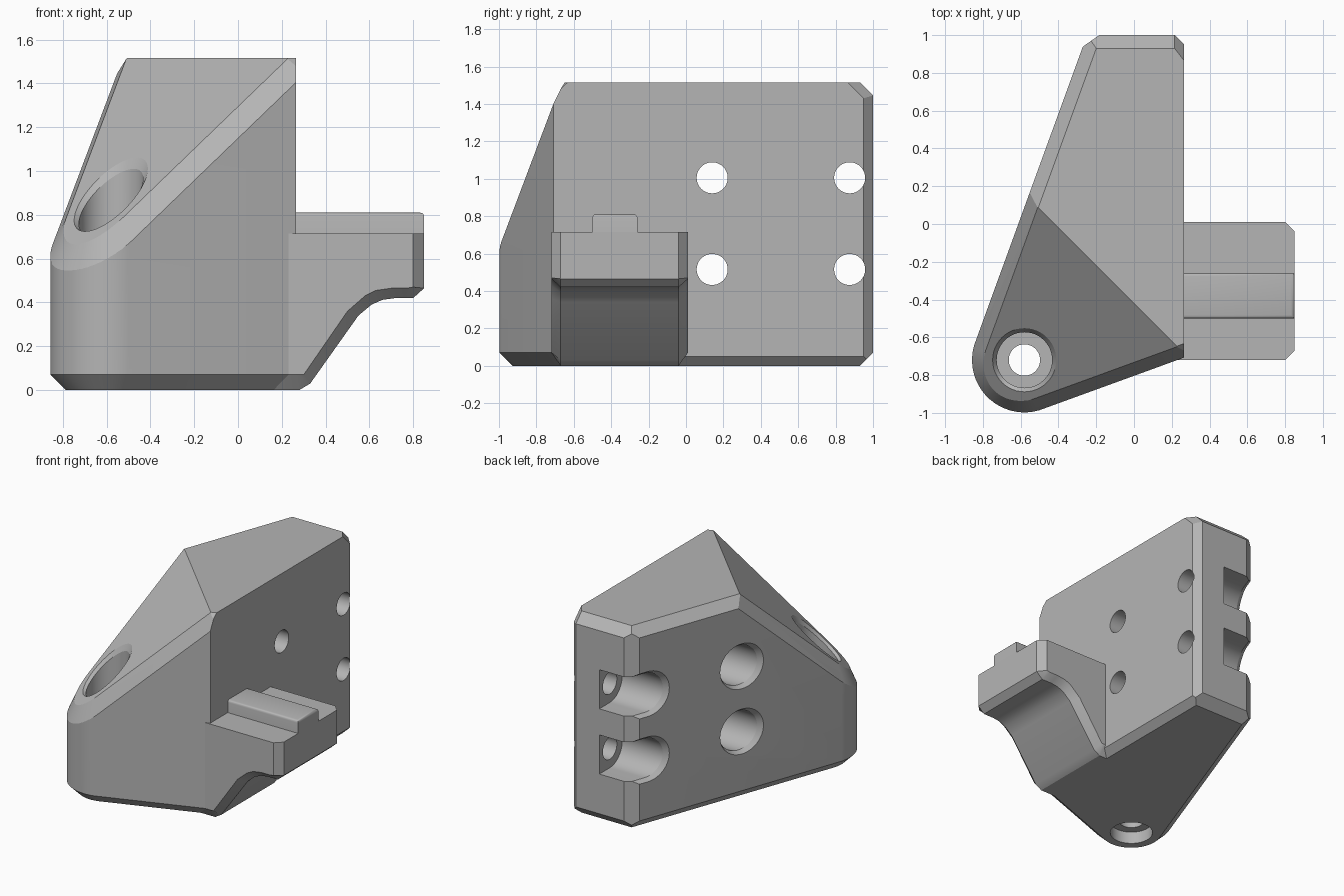
import bpy, bmesh
from math import radians, sin, cos, pi
from mathutils import Vector

cube = bpy.data.objects.get("Cube")
if cube:
    bpy.data.objects.remove(cube)

grey = bpy.data.materials.new("plain grey")
grey.use_nodes = True
COLOR = (0.46, 0.46, 0.46, 1)
grey.diffuse_color = COLOR
grey.node_tree.nodes["Principled BSDF"].inputs["Base Color"].default_value = COLOR


def make(name, bm):
    bmesh.ops.recalc_face_normals(bm, faces=bm.faces)
    mesh = bpy.data.meshes.new(name)
    bm.to_mesh(mesh)
    bm.free()
    mesh.materials.append(grey)
    obj = bpy.data.objects.new(name, mesh)
    bpy.context.collection.objects.link(obj)
    return obj


def activate(obj):
    bpy.ops.object.select_all(action='DESELECT')
    obj.select_set(True)
    bpy.context.view_layer.objects.active = obj


# --- Block: a large box trimmed by walls and chamfer planes ---
block = bmesh.new()
bmesh.ops.create_cube(block, size=6)


def clip(normal, offset):
    bmesh.ops.bisect_plane(block, geom=block.verts[:] + block.edges[:] + block.faces[:],
                           dist=1e-5, plane_co=normal * (offset / normal.length_squared),
                           plane_no=normal, clear_outer=True)
    rim = [e for e in block.edges if e.is_boundary]
    if rim:
        bmesh.ops.contextual_create(block, geom=rim)


def chamfer(a, b, width):
    clip(a[0] + b[0], a[1] + b[1] - width * a[0].cross(b[0]).length)


POST = Vector((-0.58, -0.72, 0))
POST_R = 0.277
SHEAR = 0.707
HEIGHT = 1.515

top = (Vector((0, 0, 1)), HEIGHT)
bottom = (Vector((0, 0, -1)), 0)
right = (Vector((1, 0, 0)), 0.265)
back = (Vector((0, 1, 0)), 1.0)
slope_n = Vector((-SHEAR, -SHEAR, 1)).normalized()
slope = (slope_n, slope_n.dot(Vector((-0.42, 0, HEIGHT))))

# Walls wrap around the rounded post from the front face to the left face
STEPS = 20
walls = []
for i in range(STEPS + 1):
    a = radians(-70 - 130 * i / STEPS)
    n = Vector((cos(a), sin(a), 0))
    walls.append((n, n.dot(POST) + POST_R))

for plane in [top, bottom, right, back, slope] + walls:
    clip(*plane)
for wall in walls + [back]:
    chamfer(wall, top, 0.07)
    chamfer(wall, bottom, 0.07)
for wall in walls:
    chamfer(wall, slope, 0.07)
chamfer(walls[-1], back, 0.065)
chamfer(right, back, 0.05)
chamfer(right, bottom, 0.05)
corner = Vector((1.3, 1, 1))
clip(corner, corner.dot(Vector((0.265, 0.865, HEIGHT))))
body = make("block_body", block)


# --- Cutters: hulls of two rings, optionally stretched toward the back ---
def cut(ring_a, ring_b, stretch=0):
    bm = bmesh.new()
    for p in ring_a + ring_b:
        bm.verts.new(p)
        if stretch:
            bm.verts.new(p + Vector((0, stretch, 0)))
    hull = bmesh.ops.convex_hull(bm, input=bm.verts[:])
    spare = {v for v in hull["geom_interior"] if isinstance(v, bmesh.types.BMVert)}
    bmesh.ops.delete(bm, geom=list(spare), context='VERTS')
    bmesh.ops.dissolve_limit(bm, angle_limit=0.01, verts=bm.verts[:], edges=bm.edges[:])
    tool = make("cutter", bm)
    tool.hide_render = True
    mod = body.modifiers.new("cut", 'BOOLEAN')
    mod.operation = 'DIFFERENCE'
    mod.solver = 'EXACT'
    mod.object = tool
    activate(body)
    bpy.ops.object.modifier_apply(modifier=mod.name)
    bpy.data.objects.remove(tool)


def circle(r):
    return [(r * cos(2 * pi * i / 48), r * sin(2 * pi * i / 48)) for i in range(48)]


def ring_z(r, z, shear=0):
    return [POST + Vector((u, v, z + shear * (u + v))) for u, v in circle(r)]


def ring_x(r, x, y, z, shear=0):
    return [Vector((x + shear * u, y + u, z + v)) for u, v in circle(r)]


# Upright bolt hole with recesses at both ends
BORE, RECESS, LIP = 0.083, 0.147, 0.19
surface = HEIGHT + SHEAR * (POST.x + POST.y + 0.42)
cut(ring_z(BORE, -0.2), ring_z(BORE, 1.2))
cut(ring_z(RECESS, 0.35), ring_z(RECESS, 1.3))
cut(ring_z(RECESS, surface - 0.03, SHEAR), ring_z(LIP, surface + 0.03, SHEAR))
cut(ring_z(RECESS, -0.2), ring_z(RECESS, 0.09))

# Four side bolt holes; the rear pair open through the back
LEAN = 0.364
for y, stretch in ((0.14, 0), (0.875, 0.4)):
    x = -0.84 + (y + 0.626) * LEAN
    run = Vector((LEAN, 1, 0)) * stretch
    for z in (0.515, 1.005):
        cut(ring_x(BORE, -1.2, y, z), ring_x(BORE, 0.6, y, z))
        cut(ring_x(RECESS, 0.02, y, z), ring_x(RECESS, -1.2, y, z), stretch)
        inner = ring_x(RECESS, x + 0.03, y, z, LEAN)
        outer = ring_x(LIP, x - 0.03, y, z, LEAN)
        if stretch:
            inner += [p + run for p in inner]
            outer += [p + run for p in outer]
        cut(inner, outer)

# --- Bracket arm: side profile lofted across its width ---
side = [(.1, .07), (.27, .07), (.30, .07), (.50, .36), (.58, .43), (.63, .455),
        (.70, .465), (.77, .465), (.80, .47), (.80, .715), (.1, .715)]
middle = [(.1, 0), (.28, 0), (.33, .03), (.55, .34), (.61, .39), (.66, .412),
          (.72, .42), (.80, .42), (.85, .465), (.85, .715), (.1, .715)]
bm = bmesh.new()
loops = [[bm.verts.new((x, y, z)) for x, z in prof]
         for y, prof in ((-.72, side), (-.67, middle), (-.04, middle), (.01, side))]
for a, b in zip(loops, loops[1:]):
    for i in range(len(a)):
        j = (i + 1) % len(a)
        bm.faces.new((a[i], a[j], b[j], b[i]))
bm.faces.new(loops[0])
bm.faces.new(loops[-1])
arm = make("bracket_arm", bm)

# --- Locating rib along the top of the arm ---
bm = bmesh.new()
bmesh.ops.create_cube(bm, size=1)
for v in bm.verts:
    v.co = Vector((0.475 + v.co.x * 0.75, -0.38 + v.co.y * 0.24, 0.705 + v.co.z * 0.21))
upper = [e for e in bm.edges if all(v.co.z > 0.8 for v in e.verts)]
bmesh.ops.bevel(bm, geom=upper, offset=0.018, segments=3, profile=0.5, affect='EDGES')
rib = make("locating_rib", bm)

for obj, angle in ((body, 15), (arm, 25), (rib, 35)):
    activate(obj)
    bpy.ops.object.shade_smooth_by_angle(angle=radians(angle))
